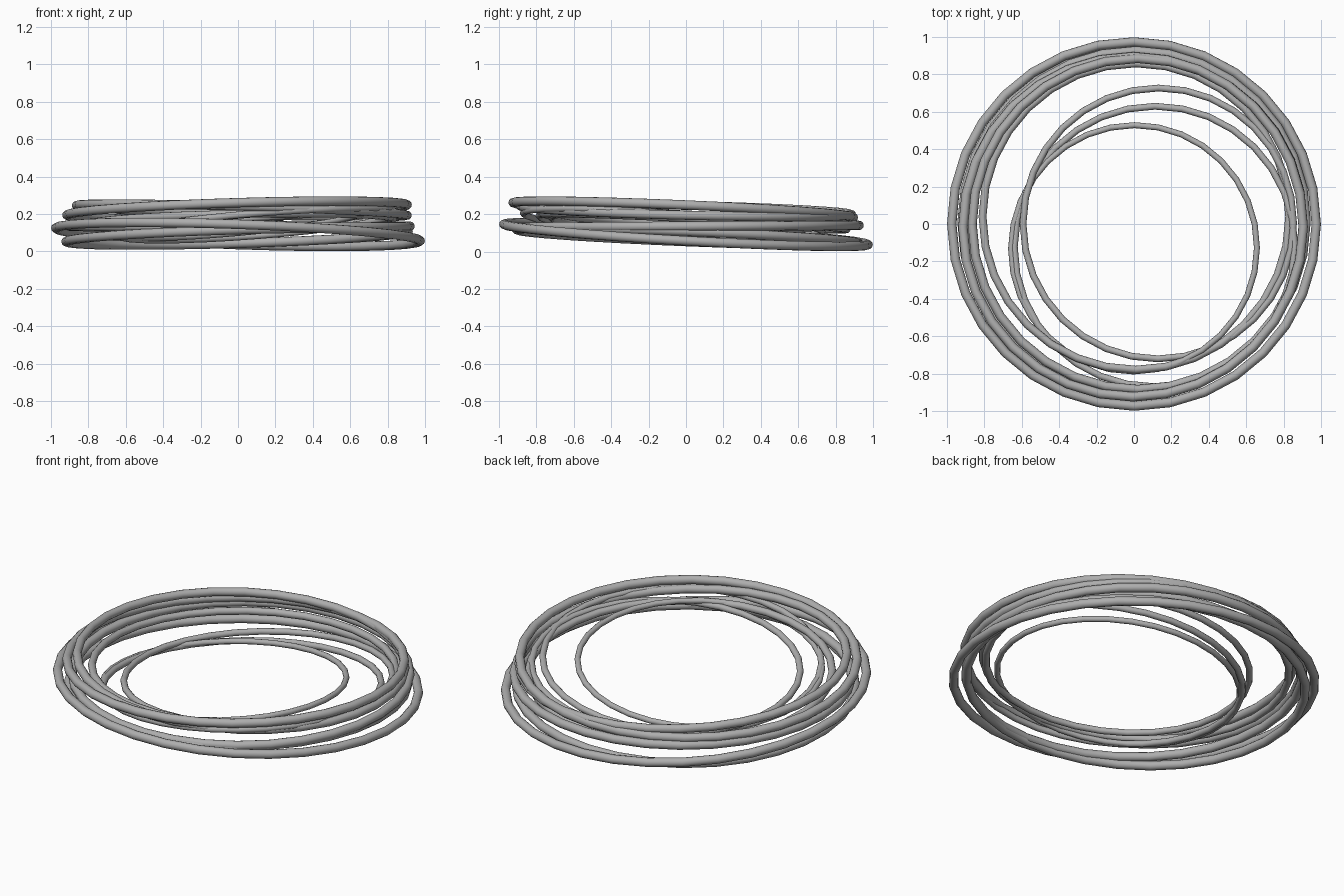
import bpy, math
from mathutils import Vector

old = bpy.data.objects.get("Cube")
if old:
    bpy.data.objects.remove(old, do_unlink=True)

# Plain grey metal
metal = bpy.data.materials.new("grey_metal")
metal.use_nodes = True
colour = (0.42, 0.42, 0.42, 1)
metal.diffuse_color = colour
metal.node_tree.nodes["Principled BSDF"].inputs["Base Color"].default_value = colour


def bangle(name, centre, radius, tube, slope):
    """Thin ring, tilted so its plane rises by slope along x and y."""
    bpy.ops.mesh.primitive_torus_add(major_segments=32, minor_segments=12,
                                     major_radius=radius, minor_radius=tube)
    ob = bpy.context.object
    ob.name = name
    normal = Vector((-slope[0], -slope[1], 1)).normalized()
    turn = Vector((0, 0, 1)).rotation_difference(normal)
    ob.rotation_mode = 'QUATERNION'
    ob.rotation_quaternion = turn
    ob.location = centre
    ob.data.materials.append(metal)
    bpy.ops.object.shade_smooth_by_angle(angle=math.radians(40))


# Large bangles, from the bottom of the stack up
bangle("widest_bangle", (0, 0, 0.091), 0.975, 0.025, (-0.035, -0.056))
bangle("low_bangle", (-0.005, 0.01, 0.08), 0.915, 0.025, (0.03, -0.04))
bangle("level_bangle", (0.01, 0.015, 0.135), 0.91, 0.025, (0, 0.005))
bangle("fourth_bangle", (0.02, 0, 0.22), 0.885, 0.024, (-0.03, -0.025))
bangle("top_bangle", (-0.005, -0.015, 0.222), 0.91, 0.025, (0.03, -0.043))

# Medium and small bangles resting inside the stack
bangle("inner_bangle", (0.01, 0.04, 0.16), 0.82, 0.021, (0.02, -0.05))
bangle("upper_medium_bangle", (0.13, 0.003, 0.145), 0.725, 0.018, (0.07, -0.052))
bangle("lower_medium_bangle", (0.11, -0.12, 0.145), 0.752, 0.018, (0.08, -0.08))
bangle("small_bangle", (0, -0.13, 0.145), 0.66, 0.016, (0.09, -0.07))
